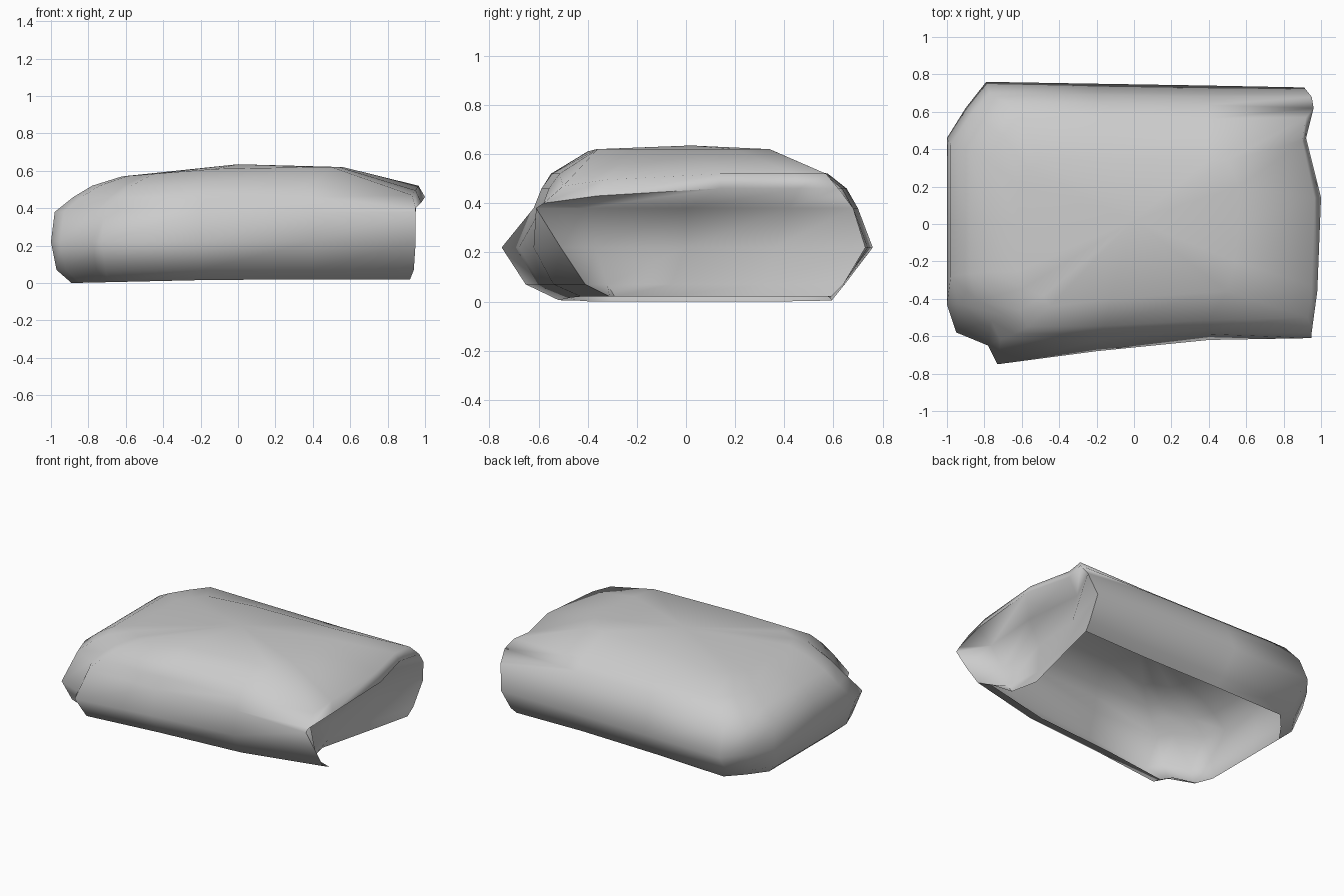
import bpy
import bmesh
import math
from mathutils import Vector

default_cube = bpy.data.objects.get("Cube")
if default_cube:
    bpy.data.objects.remove(default_cube, do_unlink=True)


def flat_material(name, colour):
    material = bpy.data.materials.new(name)
    material.use_nodes = True
    material.diffuse_color = colour
    shader = material.node_tree.nodes["Principled BSDF"]
    shader.inputs["Base Color"].default_value = colour
    return material


# Widest outline of the crumpled wrapper: back, closed end with pleats, front
body_outline = [
    (.4, .74), (-.2, .75), (-.79, .76),
    (-.9, .62), (-1, .46), (-1, 0), (-1, -.43), (-.95, -.58),
    (-.78, -.65), (-.73, -.75),
    (-.2, -.68), (.4, -.62),
]

# Tucked end, from the front corner to the back corner, at each level
rim_end = [(.92, -.31), (.76, -.29), (.72, -.1), (.82, .3), (.89, .59)]
hem_end = [(.94, -.41), (.77, -.32), (.74, -.06), (.82, .32), (.9, .64)]
belly_end = [(.95, -.51), (.77, -.37), (.78, 0), (.81, .36), (.91, .73)]
fold_end = [(.95, -.61), (.83, -.41), (.86, 0), (.82, .42), (.95, .68)]
lip_end = [(.95, -.58), (.98, -.36), (1, .14), (.92, .46), (.96, .62)]
shoulder_end = [(.93, -.5), (.95, -.33), (.965, .14), (.9, .44), (.92, .57)]
crown_end = [(.5, -.36), (.54, -.2), (.56, 0), (.56, .2), (.5, .34)]


def make_ring(bm, end, height, back=1, front=1, left=1, pull=0, lip_drop=0, left_drop=0):
    """Adds one level of the wrapper and returns its vertices."""
    points = []
    for i, (x, y) in enumerate(end):
        drop = lip_drop * max(0, 1 - i / 2)
        points.append(Vector((x, y, height - drop)))
    for x, y in body_outline:
        leftward = max(0, -x)
        depth = y * back if y > 0 else y * front
        if y < 0:
            depth += pull * leftward
        width = x * left if x < 0 else x
        points.append(Vector((width, depth, height - left_drop * leftward)))
    return [bm.verts.new(point) for point in points]


def bridge(bm, lower, upper):
    """Joins two neighbouring levels with quads."""
    count = len(lower)
    for i in range(count):
        j = (i + 1) % count
        bm.faces.new((lower[i], lower[j], upper[j], upper[i]))


# Wrapper shell, open underneath, its front curling under
bm = bmesh.new()
rings = [
    make_ring(bm, rim_end, .02, back=.78, front=.69, left=.89, left_drop=.02),
    make_ring(bm, hem_end, .07, back=.85, front=.87, left=.97),
    make_ring(bm, belly_end, .22),
    make_ring(bm, fold_end, .38, back=.92, front=.95, left=.98, pull=.13),
    make_ring(bm, lip_end, .46, back=.86, front=.9, left=.88, pull=.12, lip_drop=.06),
    make_ring(bm, shoulder_end, .52, back=.76, front=.83, left=.78, pull=.1, lip_drop=.05),
    make_ring(bm, crown_end, .62, back=.46, front=.59, left=.62, left_drop=.05),
]
for lower, upper in zip(rings, rings[1:]):
    bridge(bm, lower, upper)

# Gently domed top
crown = rings[-1]
peak = bm.verts.new((0, .02, .635))
for i, vert in enumerate(crown):
    bm.faces.new((vert, crown[(i + 1) % len(crown)], peak))
bmesh.ops.recalc_face_normals(bm, faces=bm.faces)

mesh = bpy.data.meshes.new("wrapper_shell")
bm.to_mesh(mesh)
bm.free()
mesh.materials.append(flat_material("plain grey", (.6, .6, .6, 1)))
wrapper = bpy.data.objects.new("wrapper_shell", mesh)
bpy.context.collection.objects.link(wrapper)

# Smooth panels with crisp folds
bpy.ops.object.select_all(action="DESELECT")
wrapper.select_set(True)
bpy.context.view_layer.objects.active = wrapper
bpy.ops.object.shade_smooth_by_angle(angle=math.radians(85))
